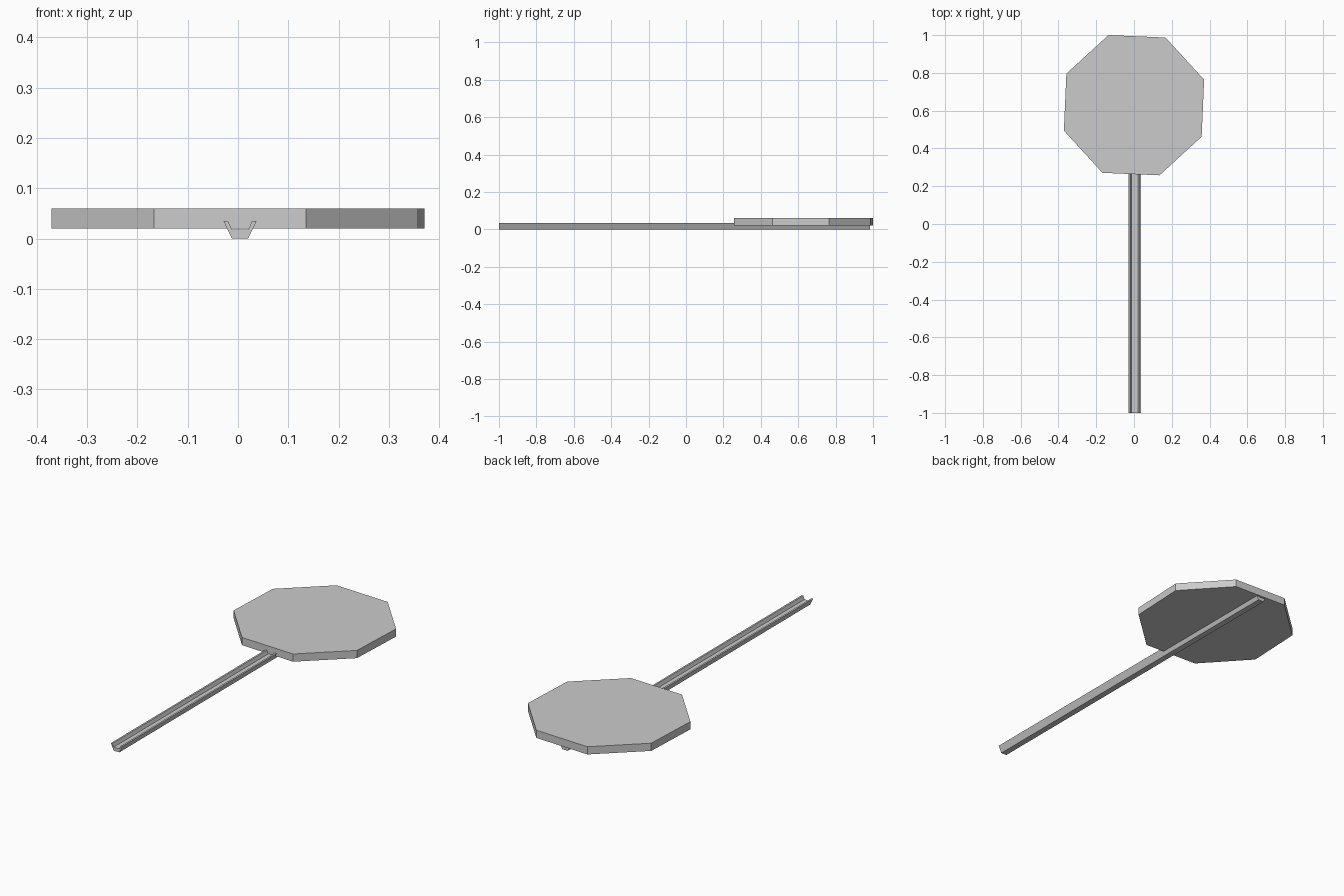
import bpy, bmesh
from math import cos, sin, radians
from mathutils import Vector

if "Cube" in bpy.data.objects:
    bpy.data.objects.remove(bpy.data.objects["Cube"])


def extrude_profile(name, points, direction):
    """Closed solid made by sweeping a flat outline along a direction."""
    bm = bmesh.new()
    face = bm.faces.new([bm.verts.new(p) for p in points])
    result = bmesh.ops.extrude_face_region(bm, geom=[face], use_keep_orig=True)
    moved = [g for g in result["geom"] if isinstance(g, bmesh.types.BMVert)]
    bmesh.ops.translate(bm, verts=moved, vec=Vector(direction))
    bmesh.ops.recalc_face_normals(bm, faces=bm.faces)
    mesh = bpy.data.meshes.new(name)
    bm.to_mesh(mesh)
    bm.free()
    obj = bpy.data.objects.new(name, mesh)
    bpy.context.collection.objects.link(obj)
    return obj


# Octagonal sign plate, slightly turned
radius, centre_y = 0.395, 0.629
octagon = [(radius * cos(radians(20 + 45 * i)),
            centre_y + radius * sin(radians(20 + 45 * i)), 0.02) for i in range(8)]
extrude_profile("sign_plate", octagon, (0, 0, 0.04))

# Channel-section post with flared sides, open towards the plate
half = [(0.016, 0.0), (0.033, 0.035), (0.024, 0.035), (0.0165, 0.018)]
outline = half + [(-x, z) for x, z in reversed(half)]
channel = [(x + 0.004, -1.0, z) for x, z in outline]
extrude_profile("post", channel, (0, 1.985, 0))
